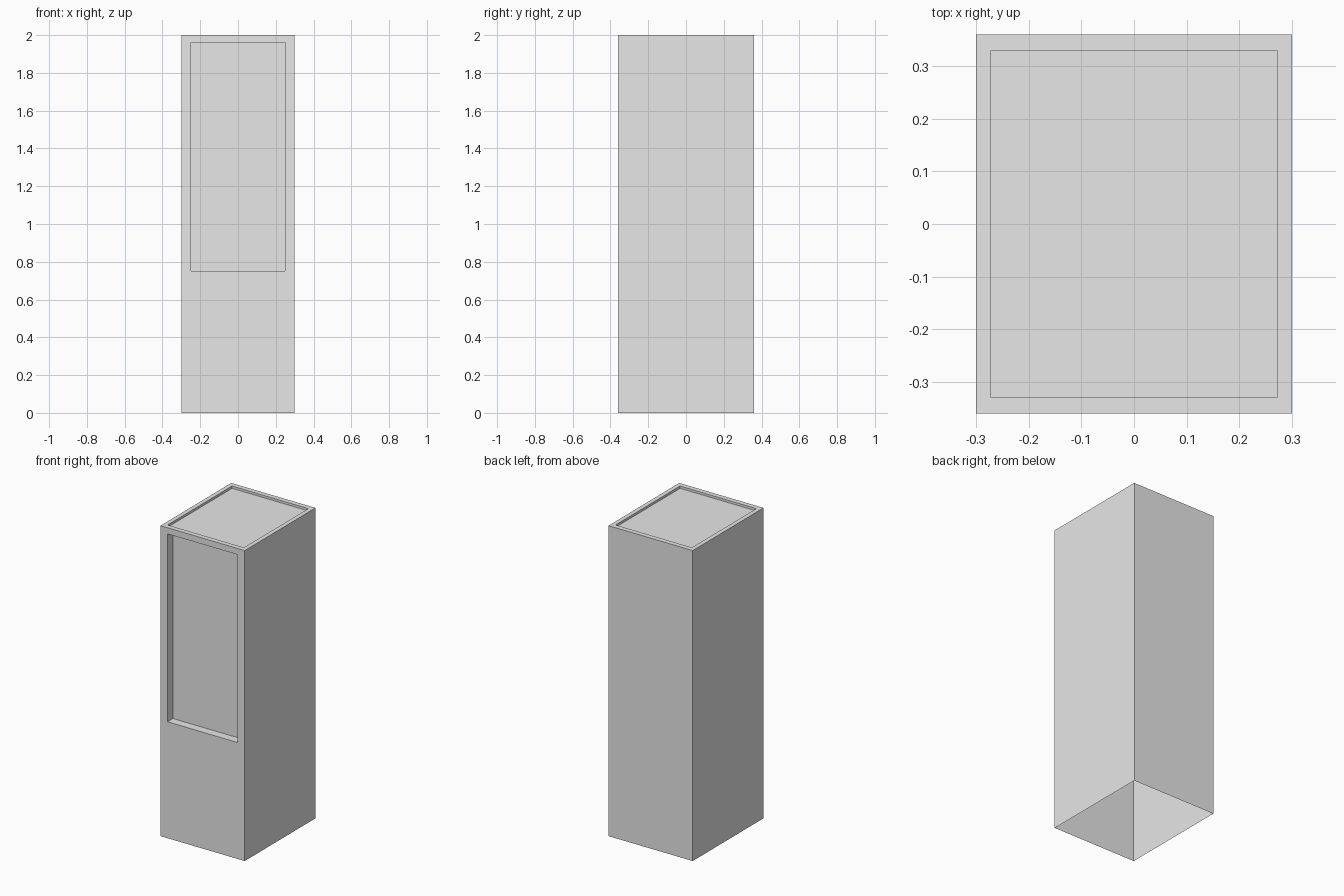
import bpy
import bmesh
from mathutils import Vector

WIDTH, DEPTH, HEIGHT = 0.6, 0.72, 2.0

cube = bpy.data.objects.get("Cube")
if cube:
    bpy.data.objects.remove(cube, do_unlink=True)

# Single light grey finish
grey = bpy.data.materials.new("light_grey")
grey.use_nodes = True
color = (0.8, 0.8, 0.8, 1.0)
grey.diffuse_color = color
grey.node_tree.nodes["Principled BSDF"].inputs["Base Color"].default_value = color


def face_towards(bm, direction):
    return max(bm.faces, key=lambda f: f.calc_center_median().dot(direction)
               if f.normal.dot(direction) > 0.9 else -100)


def recess(bm, direction, low, high, depth):
    """Cut a rectangular border into a face and push its middle inward."""
    bm.normal_update()
    face = face_towards(bm, direction)
    middle = face.calc_center_median()
    bmesh.ops.inset_individual(bm, faces=[face], thickness=0.01)
    for v in face.verts:
        for i in range(3):
            if abs(direction[i]) < 0.5:
                v.co[i] = low[i] if v.co[i] < middle[i] else high[i]
    # Walls of the recess stand square to the face
    bmesh.ops.inset_individual(bm, faces=[face], thickness=0)
    bmesh.ops.translate(bm, verts=face.verts[:], vec=-direction * depth)


# Cabinet shell, open underneath
bm = bmesh.new()
bmesh.ops.create_cube(bm, size=1)
bmesh.ops.scale(bm, vec=(WIDTH, DEPTH, HEIGHT), verts=bm.verts)
bmesh.ops.translate(bm, vec=(0, 0, HEIGHT / 2), verts=bm.verts)
bm.normal_update()
bottom = min(bm.faces, key=lambda f: f.calc_center_median().z)
bmesh.ops.delete(bm, geom=[bottom], context="FACES_ONLY")

# Front screen panel and shallow top tray
recess(bm, Vector((0, -1, 0)), (-0.25, 0, 0.75), (0.25, 0, 1.96), 0.055)
recess(bm, Vector((0, 0, 1)), (-0.272, -0.328, 0), (0.272, 0.328, 0), 0.015)

mesh = bpy.data.meshes.new("cabinet_shell")
bm.to_mesh(mesh)
bm.free()
mesh.materials.append(grey)
cabinet = bpy.data.objects.new("cabinet_shell", mesh)
bpy.context.collection.objects.link(cabinet)
